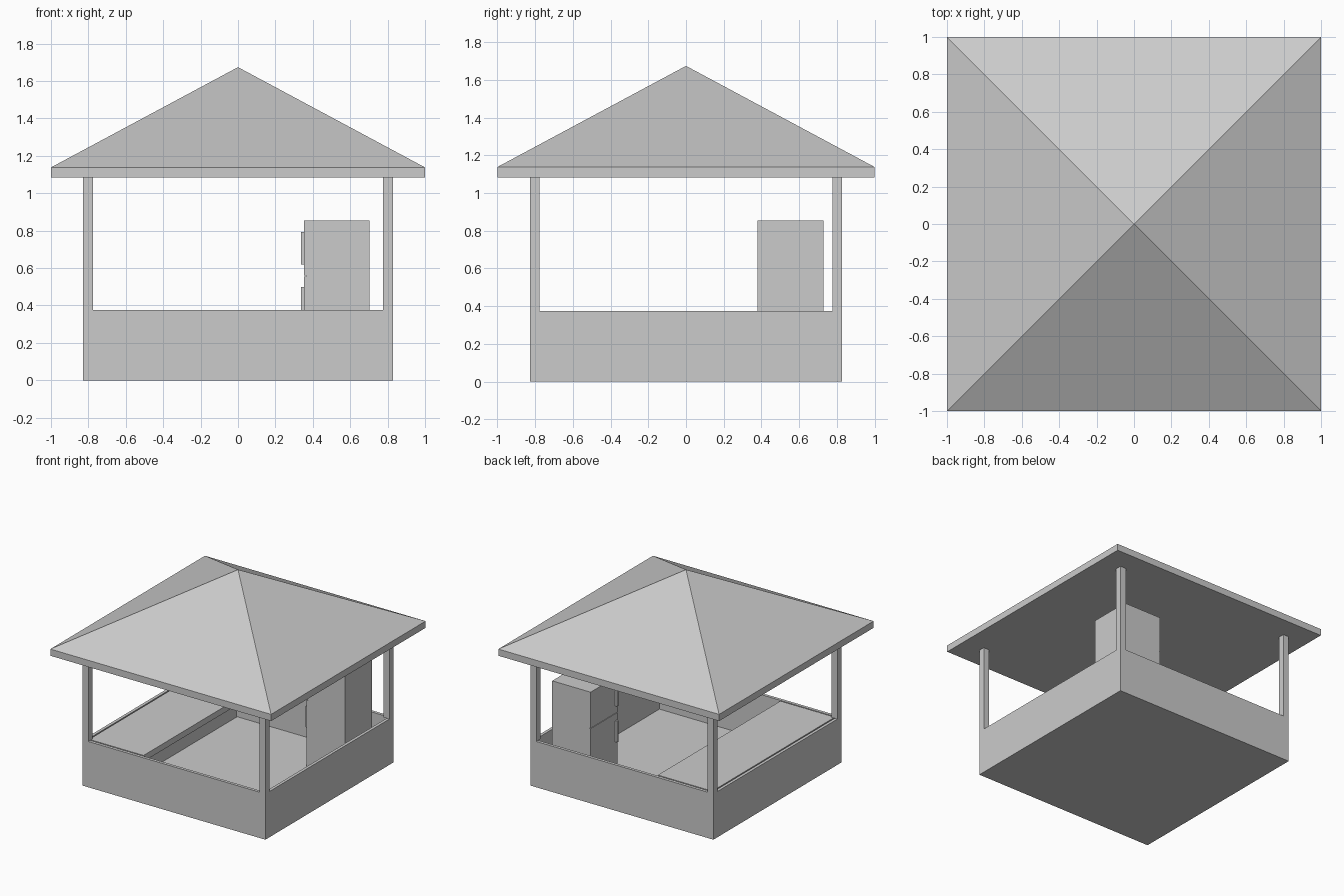
import bpy, bmesh

if "Cube" in bpy.data.objects:
    bpy.data.objects.remove(bpy.data.objects["Cube"])


def box(name, lo, hi):
    """Axis-aligned box between two opposite corners."""
    mesh = bpy.data.meshes.new(name)
    bm = bmesh.new()
    bmesh.ops.create_cube(bm, size=1)
    for v in bm.verts:
        v.co = [(lo[i] + hi[i]) / 2 + v.co[i] * (hi[i] - lo[i]) for i in range(3)]
    bm.to_mesh(mesh)
    bm.free()
    obj = bpy.data.objects.new(name, mesh)
    bpy.context.collection.objects.link(obj)
    return obj


HALF, WALL, POST = 0.828, 0.035, 0.052
WALL_TOP, EAVE, FLOOR = 0.375, 1.083, 0.01
INNER = HALF - WALL

# Base tray: square slab, top inset for the wall rim, middle sunk to the floor
base = box("base_walls", (-HALF, -HALF, 0), (HALF, HALF, WALL_TOP))
bm = bmesh.new()
bm.from_mesh(base.data)
top = max(bm.faces, key=lambda f: f.calc_center_median().z)
bmesh.ops.inset_region(bm, faces=[top], thickness=WALL)
sunk = bmesh.ops.extrude_face_region(bm, geom=[top])
for v in (g for g in sunk["geom"] if isinstance(g, bmesh.types.BMVert)):
    v.co.z = FLOOR
bmesh.ops.delete(bm, geom=[f for f in (top,) if f.is_valid], context='FACES_ONLY')
bmesh.ops.recalc_face_normals(bm, faces=bm.faces)
bm.to_mesh(base.data)
bm.free()

# Corner posts
for sx in (-1, 1):
    for sy in (-1, 1):
        xs = sorted((sx * HALF, sx * (HALF - POST)))
        ys = sorted((sy * HALF, sy * (HALF - POST)))
        name = f"{'front' if sy < 0 else 'back'}_{'left' if sx < 0 else 'right'}_post"
        box(name, (xs[0], ys[0], WALL_TOP), (xs[1], ys[1], EAVE))

# Roof: eave slab whose top face rises to a pyramid point
roof = box("roof", (-1, -1, EAVE), (1, 1, 1.138))
bm = bmesh.new()
bm.from_mesh(roof.data)
top = max(bm.faces, key=lambda f: f.calc_center_median().z)
poke = bmesh.ops.poke(bm, faces=[top])
poke["verts"][0].co.z = 1.674
bm.to_mesh(roof.data)
bm.free()

# Counter along the left wall: overhanging top on a narrower cabinet
box("counter_top", (-INNER, -INNER, WALL_TOP - 0.05), (-0.30, INNER, WALL_TOP))
box("counter_cabinet", (-INNER, -INNER, FLOOR), (-0.57, INNER, WALL_TOP - 0.05))

# Fridge with two doors and handles facing left
X0, X1, Y0, Y1, SEAM, TOP = 0.354, 0.702, 0.38, 0.729, 0.557, 0.854
box("fridge_body", (X0 + 0.012, Y0, FLOOR), (X1, Y1, TOP))
for part, z0, z1, h0, h1 in (("lower", FLOOR, SEAM - 0.002, 0.325, 0.498),
                             ("upper", SEAM + 0.002, TOP, 0.619, 0.792)):
    box(f"fridge_{part}_door", (X0, Y0, z0), (X0 + 0.012, Y1, z1))
    box(f"fridge_{part}_handle", (X0 - 0.017, Y0 + 0.012, h0), (X0, Y0 + 0.03, h1))
